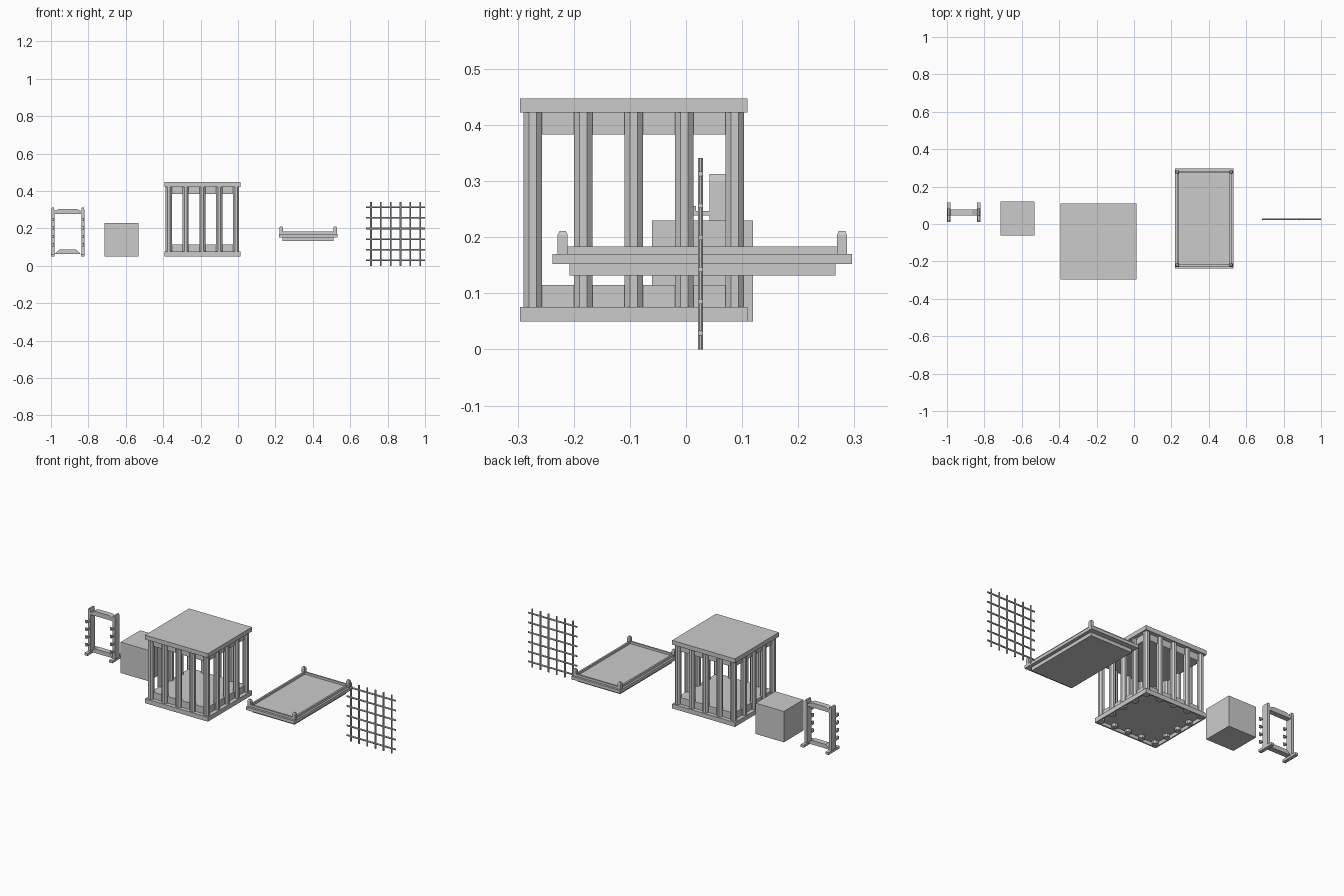
import bpy, bmesh
from math import pi
from mathutils import Matrix

if "Cube" in bpy.data.objects:
    bpy.data.objects.remove(bpy.data.objects["Cube"])


class Part:
    """Collects boxes, rods and extruded profiles into one mesh object."""

    def __init__(self, name):
        self.name, self.bm = name, bmesh.new()

    def box(self, x0, x1, y0, y1, z0, z1):
        m = Matrix.Translation(((x0 + x1) / 2, (y0 + y1) / 2, (z0 + z1) / 2))
        m = m @ Matrix.Diagonal((x1 - x0, y1 - y0, z1 - z0, 1))
        bmesh.ops.create_cube(self.bm, size=1, matrix=m)

    def rod(self, centre, r, length, sides=8, axis='Z', r2=None):
        m = Matrix.Translation(centre)
        if axis != 'Z':
            m = m @ Matrix.Rotation(pi / 2, 4, 'Y' if axis == 'X' else 'X')
        m = m @ Matrix.Rotation(pi / sides, 4, 'Z')
        bmesh.ops.create_cone(self.bm, cap_ends=True, segments=sides, radius1=r,
                              radius2=r if r2 is None else r2, depth=length, matrix=m)

    def profile(self, xz, y0, y1):
        f = self.bm.faces.new([self.bm.verts.new((x, y0, z)) for x, z in xz])
        ext = bmesh.ops.extrude_face_region(self.bm, geom=[f])
        vs = [v for v in ext['geom'] if isinstance(v, bmesh.types.BMVert)]
        bmesh.ops.translate(self.bm, verts=vs, vec=(0, y1 - y0, 0))

    def done(self):
        bmesh.ops.recalc_face_normals(self.bm, faces=self.bm.faces[:])
        me = bpy.data.meshes.new(self.name)
        self.bm.to_mesh(me)
        self.bm.free()
        bpy.context.collection.objects.link(bpy.data.objects.new(self.name, me))


def ring(p, cx, cy, hx, hy, w, z0, z1):
    """Rectangular rim of width w."""
    for s in (-1, 1):
        a, b = sorted((cx + s * hx, cx + s * (hx - w)))
        p.box(a, b, cy - hy, cy + hy, z0, z1)
        a, b = sorted((cy + s * hy, cy + s * (hy - w)))
        p.box(cx - hx + w, cx + hx - w, a, b, z0, z1)


# Peg rack: feet, posts, chamfered crossbars and hooks
RX = -0.91
p = Part("rack_frame")
for s in (-1, 1):
    x = RX + s * 0.08
    p.box(x - 0.01, x + 0.01, 0.012, 0.114, 0.05, 0.064)
    p.box(x - 0.008, x + 0.008, 0.042, 0.082, 0.064, 0.30)
    p.profile([(x - 0.008, 0.30), (x + 0.008, 0.30), (x + 0.005, 0.313), (x - 0.005, 0.313)],
              0.042, 0.082)
p.profile([(RX - 0.072, 0.278), (RX + 0.072, 0.278), (RX + 0.072, 0.292),
           (RX + 0.045, 0.305), (RX - 0.045, 0.305), (RX - 0.072, 0.292)], 0.045, 0.077)
p.profile([(RX - 0.072, 0.062), (RX + 0.072, 0.062), (RX + 0.045, 0.086),
           (RX - 0.045, 0.086)], 0.045, 0.077)
p.done()
p = Part("rack_pegs")
for s in (-1, 1):
    x = RX + s * 0.08
    for i in range(4):
        z = 0.243 - i * 0.045
        p.box(x - 0.006, x + 0.006, 0.014, 0.043, z - 0.004, z + 0.004)
        p.box(x - 0.006, x + 0.006, 0.012, 0.018, z - 0.004, z + 0.013)
p.done()

# Plain block
p = Part("block")
p.box(-0.715, -0.533, -0.061, 0.119, 0.05, 0.23)
p.done()

# Cage: roof, hollow base, inner slabs and octagonal bars
CX, CY, H = -0.19, -0.093, 0.203
p = Part("cage_roof")
p.box(CX - H, CX + H, CY - H, CY + H, 0.422, 0.447)
p.box(CX - 0.18, CX + 0.18, CY - 0.18, CY + 0.18, 0.383, 0.422)
p.done()
p = Part("cage_base")
ring(p, CX, CY, H, H, 0.008, 0.05, 0.076)
p.box(CX - H + 0.008, CX + H - 0.008, CY - H + 0.008, CY + H - 0.008, 0.07, 0.076)
p.box(CX - 0.18, CX + 0.18, CY - 0.18, CY + 0.18, 0.076, 0.115)
p.done()
p = Part("cage_bars")
for i in range(5):
    for j in range(5):
        if i in (0, 4) or j in (0, 4):
            p.rod((CX + (i - 2) * 0.09, CY + (j - 2) * 0.09, 0.238), 0.0178, 0.37)
p.done()

# Tray: lower step, deck, thin rails and corner posts
TX, TY = 0.375, 0.029
p = Part("tray_deck")
p.box(TX - 0.136, TX + 0.136, TY - 0.237, TY + 0.237, 0.132, 0.152)
p.box(TX - 0.156, TX + 0.156, TY - 0.267, TY + 0.267, 0.152, 0.17)
p.done()
p = Part("tray_rails")
ring(p, TX, TY, 0.145, 0.255, 0.01, 0.17, 0.183)
p.done()
p = Part("tray_posts")
for sx in (-1, 1):
    for sy in (-1, 1):
        x, y = TX + sx * 0.144, TY + sy * 0.249
        p.box(x - 0.009, x + 0.009, y - 0.009, y + 0.009, 0.17, 0.204)
        p.rod((x, y, 0.2075), 0.0127, 0.007, sides=4, r2=0.008)
p.done()

# Wire grille
p = Part("grille_rods")
for i in range(6):
    p.rod((0.711 + i * 0.0526, 0.026, 0.1705), 0.0048, 0.341)
    p.rod((0.8425, 0.026, 0.029 + i * 0.0568), 0.0048, 0.315, axis='X')
p.done()
